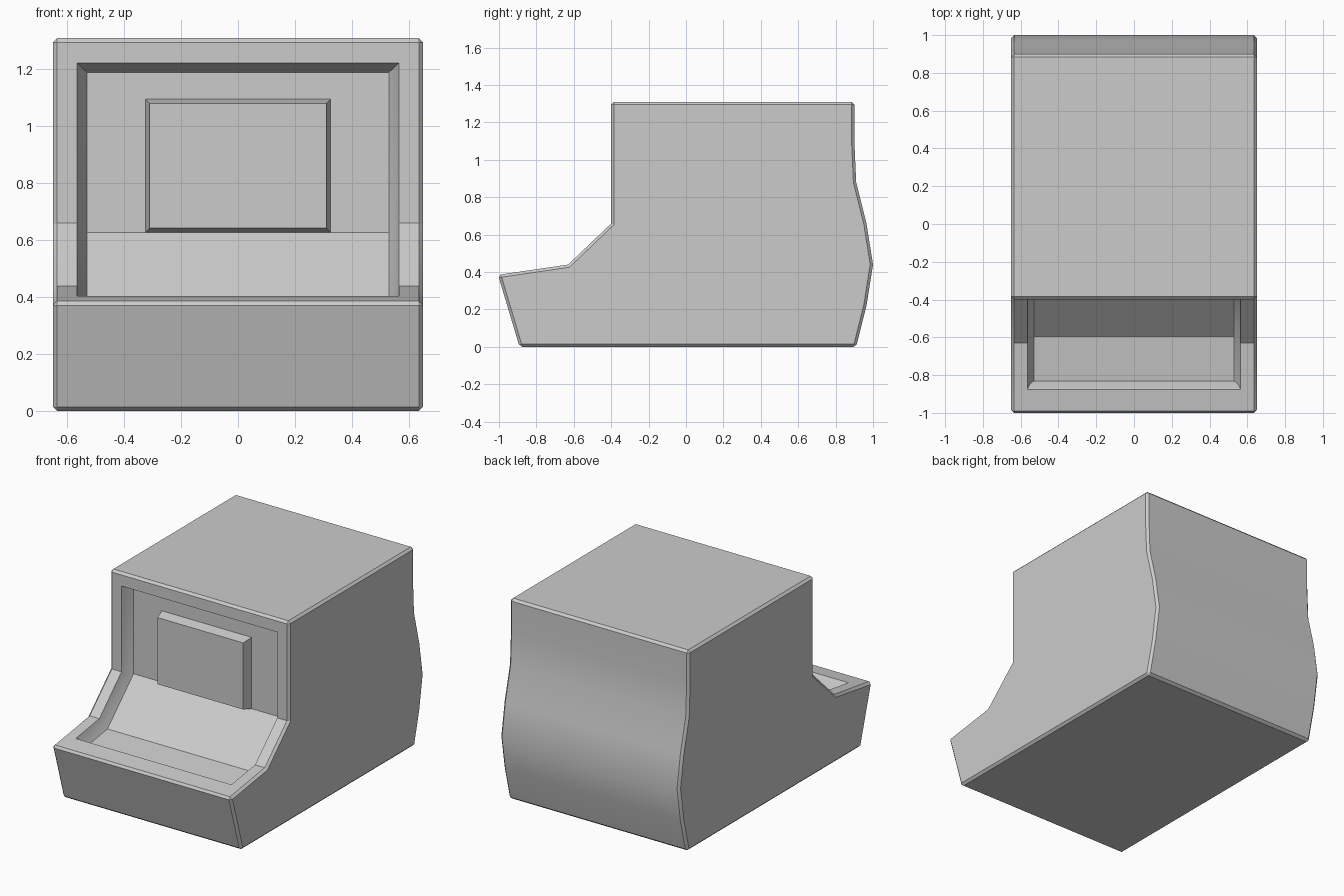
import bpy, bmesh, math

if "Cube" in bpy.data.objects:
    bpy.data.objects.remove(bpy.data.objects["Cube"])


def make_object(name, bm):
    bmesh.ops.recalc_face_normals(bm, faces=bm.faces[:])
    mesh = bpy.data.meshes.new(name)
    bm.to_mesh(mesh)
    bm.free()
    obj = bpy.data.objects.new(name, mesh)
    bpy.context.collection.objects.link(obj)
    return obj


def loft(bm, loops):
    """Skin closed loops of equal length and cap both ends."""
    rings = [[bm.verts.new(p) for p in loop] for loop in loops]
    for a, b in zip(rings, rings[1:]):
        for i in range(len(a)):
            j = (i + 1) % len(a)
            bm.faces.new((a[i], a[j], b[j], b[i]))
    return rings


# Cabinet shell: side profile (y, z) extruded across the width
profile = [(-1.005, 0.385), (-0.63, 0.44), (-0.40, 0.66), (-0.40, 1.31),
           (0.90, 1.31), (0.90, 1.10), (0.91, 0.88), (0.965, 0.66),
           (1.0, 0.44), (0.965, 0.22), (0.91, 0.0), (-0.89, 0.0)]
bm = bmesh.new()
rings = loft(bm, [[(x, y, z) for y, z in profile] for x in (-0.65, 0.65)])
for ring in rings:
    bm.faces.new(ring)
bmesh.ops.recalc_face_normals(bm, faces=bm.faces[:])
hard = [e for e in bm.edges if e.calc_face_angle(0) > math.radians(60)]
bmesh.ops.bevel(bm, geom=hard, offset=0.015, offset_type='OFFSET',
                segments=1, profile=0.5, affect='EDGES')
cabinet = make_object("cabinet", bm)


# Recess cutter: the front outline pushed inward in stepped levels
def recess_level(x, depth, lip, top):
    lip_z = 0.385 + 0.147 * (lip + 1.005) - 1.011 * depth
    side = [(lip, lip_z),
            (-0.63 + 0.46 * depth, 0.44 - 0.943 * depth),
            (-0.40 + depth, 0.66 - 0.43 * depth),
            (-0.40 + depth, top)]
    return [(-x, y, z) for y, z in side] + [(x, y, z) for y, z in reversed(side)]


levels = [(0.565, -0.05, -0.875, 1.222), (0.565, 0.0, -0.875, 1.222),
          (0.55, 0.04, -0.847, 1.207), (0.53, 0.075, -0.83, 1.19)]
bm = bmesh.new()
rings = loft(bm, [recess_level(*lv) for lv in levels])
for r in (rings[0], rings[-1]):
    for i in range(3):
        bm.faces.new((r[i], r[i + 1], r[6 - i], r[7 - i]))
cutter = make_object("recess_cutter", bm)
cutter.hide_render = True

cut = cabinet.modifiers.new("recess", 'BOOLEAN')
cut.operation = 'DIFFERENCE'
cut.solver = 'EXACT'
cut.object = cutter
bpy.context.view_layer.objects.active = cabinet
cabinet.select_set(True)
bpy.ops.object.modifier_apply(modifier=cut.name)
bpy.data.objects.remove(cutter)
bpy.ops.object.shade_smooth_by_angle(angle=math.radians(30))


# Screen block: tapered panel standing off the recess back
def rect(x, z0, z1, y):
    return [(-x, y, z0), (x, y, z0), (x, y, z1), (-x, y, z1)]


bm = bmesh.new()
rings = loft(bm, [rect(0.327, 0.626, 1.097, -0.32), rect(0.31, 0.643, 1.08, -0.39)])
for ring in rings:
    bm.faces.new(ring)
make_object("screen", bm)
